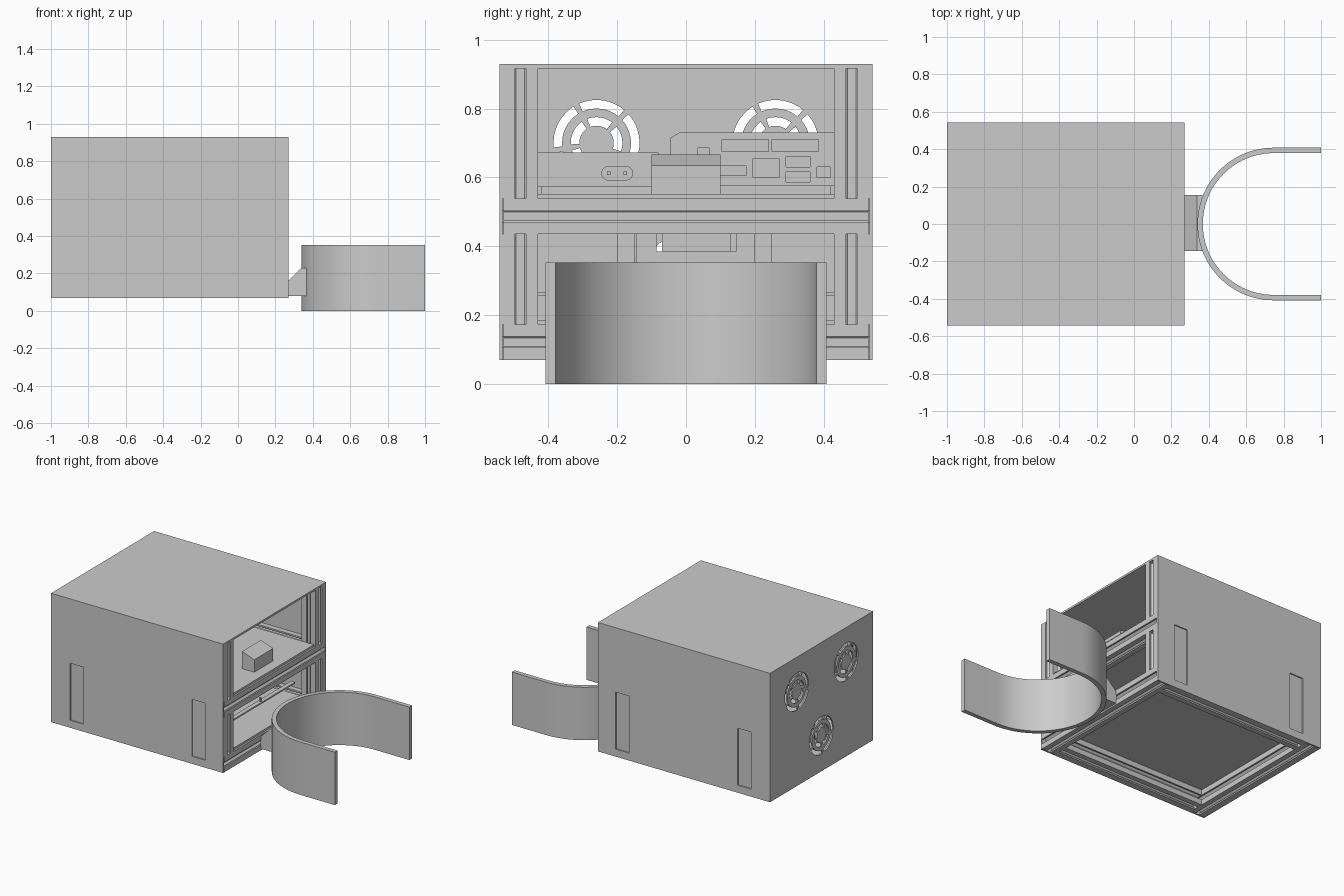
import bpy, bmesh, math
from mathutils import Matrix, Vector

old = bpy.data.objects.get("Cube")
if old:
    bpy.data.objects.remove(old, do_unlink=True)

grey = bpy.data.materials.new("plain grey")
grey.use_nodes = True
colour = (0.6, 0.6, 0.6, 1)
grey.diffuse_color = colour
grey.node_tree.nodes["Principled BSDF"].inputs["Base Color"].default_value = colour


def finish(name, bm):
    bmesh.ops.recalc_face_normals(bm, faces=bm.faces)
    mesh = bpy.data.meshes.new(name)
    bm.to_mesh(mesh)
    bm.free()
    mesh.materials.append(grey)
    obj = bpy.data.objects.new(name, mesh)
    bpy.context.collection.objects.link(obj)
    return obj


def add_prism(bm, points, depth, matrix):
    """Extrude a flat outline along local z, then place it."""
    verts = [bm.verts.new(matrix @ Vector((u, v, 0))) for u, v in points]
    face = bm.faces.new(verts)
    out = bmesh.ops.extrude_face_region(bm, geom=[face])
    move = matrix.to_3x3() @ Vector((0, 0, depth))
    new = [g for g in out["geom"] if isinstance(g, bmesh.types.BMVert)]
    bmesh.ops.translate(bm, verts=new, vec=move)


def prism(name, points, depth, matrix):
    bm = bmesh.new()
    add_prism(bm, points, depth, matrix)
    return finish(name, bm)


def box(name, x, y, z):
    pts = [(x[0], y[0]), (x[1], y[0]), (x[1], y[1]), (x[0], y[1])]
    return prism(name, pts, z[1] - z[0], Matrix.Translation((0, 0, z[0])))


def frame(origin, u, v, w):
    """Matrix from an origin and three axis directions."""
    m = Matrix((u, v, w)).transposed().to_4x4()
    m.translation = origin
    return m


X, Y, Z = Vector((1, 0, 0)), Vector((0, 1, 0)), Vector((0, 0, 1))


def cut(target, cutter):
    mod = target.modifiers.new("cut", 'BOOLEAN')
    mod.operation = 'DIFFERENCE'
    mod.solver = 'EXACT'
    mod.object = cutter
    cutter.hide_render = True
    bpy.context.view_layer.objects.active = target
    bpy.ops.object.modifier_apply(modifier=mod.name)
    bpy.data.objects.remove(cutter, do_unlink=True)


# Outer shell
T = 0.01
x0, x1, yw, z0, z1 = -1.0, 0.27, 0.5425, 0.07, 0.93
box("top_panel", (x0, x1), (-yw, yw), (z1 - 0.013, z1))
for side, name in ((-1, "front_panel"), (1, "rear_panel")):
    ys = sorted((side * yw, side * (yw - T)))
    panel = box(name, (x0, x1), ys, (z0, z1 - 0.013))
    # Shallow grip recesses
    for left in (-0.86, 0.04):
        rs = sorted((side * (yw - 0.008), side * (yw + 0.05)))
        cut(panel, box("recess_cutter", (left, left + 0.1), rs, (0.12, 0.5)))

# End panel with three ring-shaped vents, five spokes each
end = box("vent_panel", (x0, x0 + T), (T - yw, yw - T), (z0, z1 - 0.013))
bm = bmesh.new()
for cy, cz in ((-0.26, 0.7), (0.26, 0.7), (0, 0.31)):
    for inner, outer in ((0.05, 0.075), (0.1, 0.125)):
        gap = 0.009 / outer
        for k in range(5):
            start = math.radians(46 + 72 * k) + gap
            step = (math.radians(72) - 2 * gap) / 8
            arc = [start + step * i for i in range(9)]
            pts = [(outer * math.cos(a), outer * math.sin(a)) for a in arc]
            pts += [(inner * math.cos(a), inner * math.sin(a)) for a in reversed(arc)]
            add_prism(bm, pts, 0.1, frame((x0 - 0.04, cy, cz), Y, Z, X))
cut(end, finish("vent_cutter", bm))

# Slotted extrusion profile, one side turned four times
S = 0.051
half = [(S, -0.016), (S - 0.01, -0.016), (S - 0.01, -0.028), (S - 0.018, -0.028), (S - 0.032, -0.012)]
side_pts = [(S, -S)] + half + [(a, -b) for a, b in reversed(half)]
profile = []
for k in range(4):
    c, s = ((1, 0), (0, 1), (-1, 0), (0, -1))[k]
    profile += [(a * c - b * s, a * s + b * c) for a, b in side_pts]

# Lower and middle frames, corner posts
xa, xb, yp = x0 + T + S, x1 - S, 0.4815
for level, zc in (("lower", z0 + S), ("middle", 0.487)):
    for end_name, xc in (("vent", xa), ("open", xb)):
        prism(f"{level}_{end_name}_crossbar", profile, 1.06, frame((xc, -0.53, zc), Z, X, Y))
    for side_name, yc in (("front", -yp), ("rear", yp)):
        prism(f"{level}_{side_name}_rail", profile, xb - xa - 2 * S, frame((xa + S, yc, zc), Y, Z, X))
for storey, za, zb in (("lower", 0.172, 0.436), ("upper", 0.538, 0.917)):
    for xc in (xa, xb):
        for yc in (-yp, yp):
            prism(f"{storey}_post", profile, zb - za, frame((xc, yc, za), X, Y, Z))

# Floors resting on the frames
for name, za in (("bottom_floor", 0.172), ("shelf_floor", 0.538)):
    box(name, (x0 + T, xb + 0.04), (-0.43, 0.43), (za, za + 0.014))

# Power supply with recessed base and socket
box("supply_base", (-0.85, -0.3), (-0.42, -0.09), (0.552, 0.572))
supply = box("power_supply", (-0.88, -0.27), (-0.43, -0.08), (0.572, 0.672))
pill = []
for k in range(16):
    a = math.tau * (k + 0.5) / 16
    pill.append((math.copysign(0.025, math.cos(a)) + 0.02 * math.cos(a), 0.02 * math.sin(a)))
cut(supply, prism("socket_cutter", pill, 0.1, frame((-0.29, -0.2, 0.612), Y, Z, X)))
for dy in (-0.024, 0.024):
    box("socket_pin", (-0.3, -0.272), (-0.205 + dy, -0.195 + dy), (0.607, 0.617))

# Computer unit with chamfered edge and inset ports
outline = [(-0.045, 0.575), (0.43, 0.575), (0.43, 0.73), (-0.02, 0.73), (-0.045, 0.715)]
unit = prism("computer_unit", outline, 0.55, frame((-0.8, 0, 0), Y, Z, X))
box("unit_base", (-0.78, -0.27), (-0.03, 0.42), (0.552, 0.575))
ports = [(0.105, 0.24, 0.675, 0.71), (0.25, 0.385, 0.675, 0.71), (0.29, 0.36, 0.63, 0.66),
         (0.29, 0.36, 0.585, 0.615), (0.38, 0.42, 0.6, 0.63), (0.195, 0.27, 0.6, 0.655),
         (0.1, 0.175, 0.605, 0.635), (0.035, 0.068, 0.66, 0.685)]
for ya, yb, za, zb in ports:
    cut(unit, box("port_cutter", (-0.265, -0.2), (ya, yb), (za, zb)))

# Sloped block on the shelf
wedge = [(0.1, 0.552), (0.19, 0.552), (0.19, 0.635), (0.1, 0.667)]
prism("sloped_block", wedge, 0.2, frame((0, 0.1, 0), X, Z, -Y))

# Lower compartment fittings
box("cross_strip", (0.09, 0.12), (-0.43, 0.43), (0.255, 0.265))
box("strip_peg", (0.1, 0.11), (0.08, 0.09), (0.265, 0.29))
box("hanging_box", (-0.6, -0.3), (-0.07, 0.13), (0.385, 0.538))
box("mount_block", (-0.85, -0.4), (-0.145, 0.2), (0.186, 0.385))
for ya, yb in ((-0.145, -0.085), (0.145, 0.2)):
    box("mount_cheek", (-0.85, -0.4), (ya, yb), (0.385, 0.436))
for ya in (-0.2, 0.2):
    box("hanging_strip", (-0.9, -0.87), (ya, ya + 0.05), (0.186, 0.436))

# Bracket and curved band
bracket = [(0.268, 0.08), (0.268, 0.16), (0.338, 0.23), (0.365, 0.23), (0.365, 0.08)]
prism("band_bracket", bracket, 0.3, frame((0, 0.155, 0), X, Z, -Y))
R, t, cx = 0.408, 0.029, 0.747
angles = [math.radians(90 + 180 * i / 48) for i in range(49)]


def u_path(r):
    return [(1, r)] + [(cx + r * math.cos(a), r * math.sin(a)) for a in angles] + [(1, -r)]


band = prism("curved_band", u_path(R) + u_path(R - t)[::-1], 0.353, Matrix.Identity(4))
bpy.ops.object.select_all(action='DESELECT')
band.select_set(True)
bpy.context.view_layer.objects.active = band
bpy.ops.object.shade_smooth_by_angle(angle=math.radians(30))
